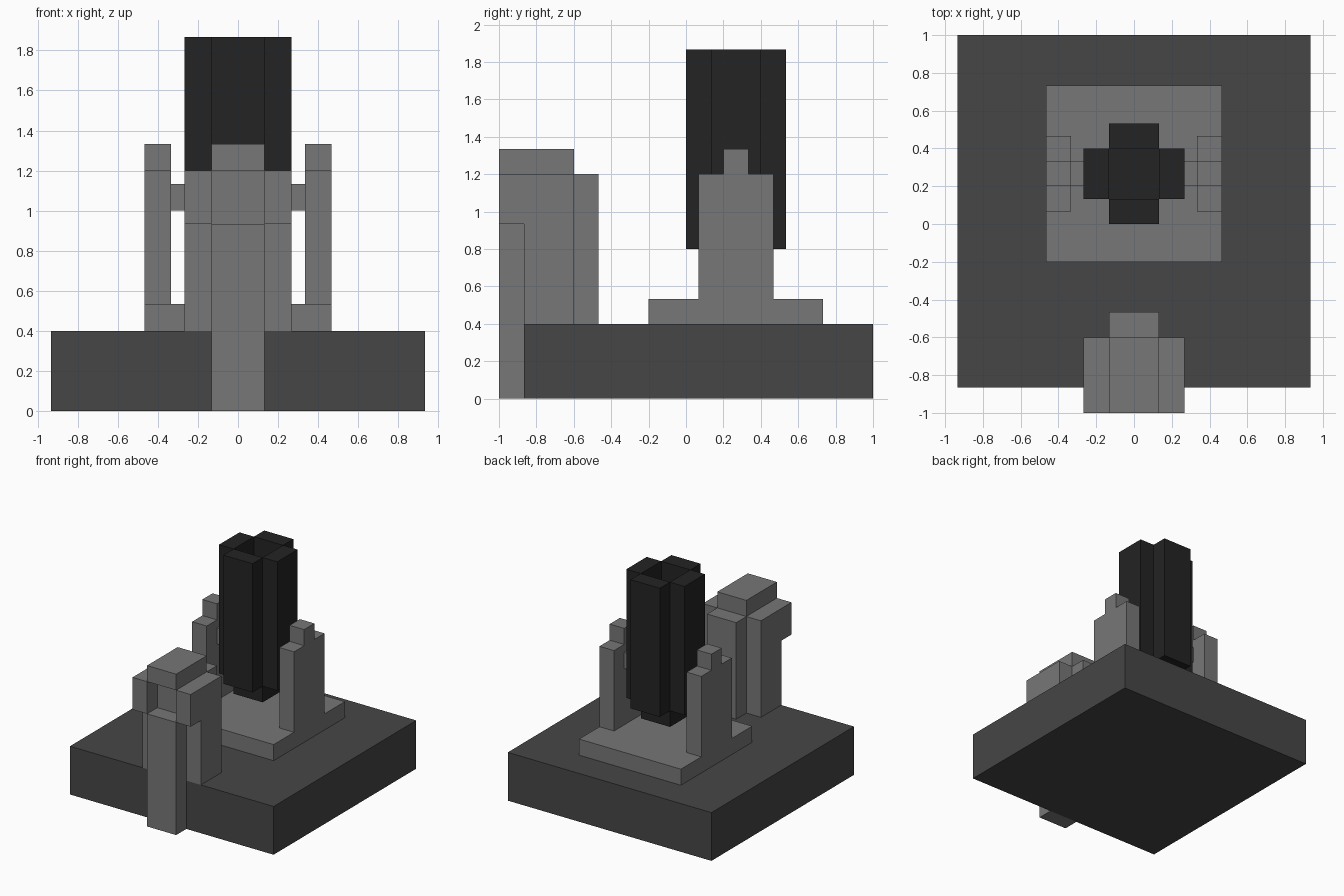
import bpy, bmesh
from mathutils import Vector

if "Cube" in bpy.data.objects:
    bpy.data.objects.remove(bpy.data.objects["Cube"])

U = 2 / 15  # one block unit


def material(name, v):
    m = bpy.data.materials.new(name)
    m.diffuse_color = (v, v, v, 1)
    m.use_nodes = True
    m.node_tree.nodes["Principled BSDF"].inputs["Base Color"].default_value = m.diffuse_color
    return m


DARK = material("dark grey", 0.061)
LIGHT = material("light grey", 0.184)
BLACK = material("black", 0.017)


def blocks(name, mat, *boxes):
    """One object from boxes given as (x0, x1, y0, y1, z0, z1) in block units."""
    bm = bmesh.new()
    for x0, x1, y0, y1, z0, z1 in boxes:
        verts = bmesh.ops.create_cube(bm, size=1)["verts"]
        for v in verts:
            v.co = Vector((x0 + (v.co.x + .5) * (x1 - x0),
                           y0 + (v.co.y + .5) * (y1 - y0),
                           z0 + (v.co.z + .5) * (z1 - z0))) * U
    me = bpy.data.meshes.new(name)
    bm.to_mesh(me)
    bm.free()
    me.materials.append(mat)
    ob = bpy.data.objects.new(name, me)
    bpy.context.collection.objects.link(ob)
    return ob


def mirror_x(ob):
    ob.modifiers.new("mirror", 'MIRROR').use_axis[0] = True


# Floor slab and the low plate under the barrel
blocks("base", DARK, (-7, 7, -6.5, 7.5, 0, 3))
blocks("mount_plate", LIGHT, (-3.5, 3.5, -1.5, 5.5, 3, 4))

# Upright supports with a top knob and a pivot pin
mirror_x(blocks("side_support", LIGHT,
                (2.5, 3.5, .5, 3.5, 4, 9),
                (2.5, 3.5, 1.5, 2.5, 9, 10)))
mirror_x(blocks("pivot_pin", LIGHT, (2, 2.5, 1.5, 2.5, 7.5, 8.5)))

# Hollow barrel of four walls around a square bore, closed by a breech block
blocks("barrel", BLACK,
       (-1, 1, 0, 1, 6, 14), (-1, 1, 3, 4, 6, 14),
       (-2, -1, 1, 3, 6, 14), (1, 2, 1, 3, 6, 14))
blocks("breech", BLACK, (-1, 1, 1, 3, 5, 6))

# Control post at the front: body, cap, back panel and outer column
blocks("post_body", LIGHT, (-1, 1, -6.5, -4.5, 3, 9))
blocks("post_cap", LIGHT, (-1, 1, -7.5, -4.5, 9, 10))
blocks("post_back_panel", LIGHT, (-1, 1, -4.5, -3.5, 3, 9))
blocks("post_column", LIGHT, (-1, 1, -7.5, -6.5, 0, 7))
mirror_x(blocks("post_side", LIGHT,
                (1, 2, -6.5, -4.5, 3, 7),
                (1, 2, -7.5, -4.5, 7, 9)))
